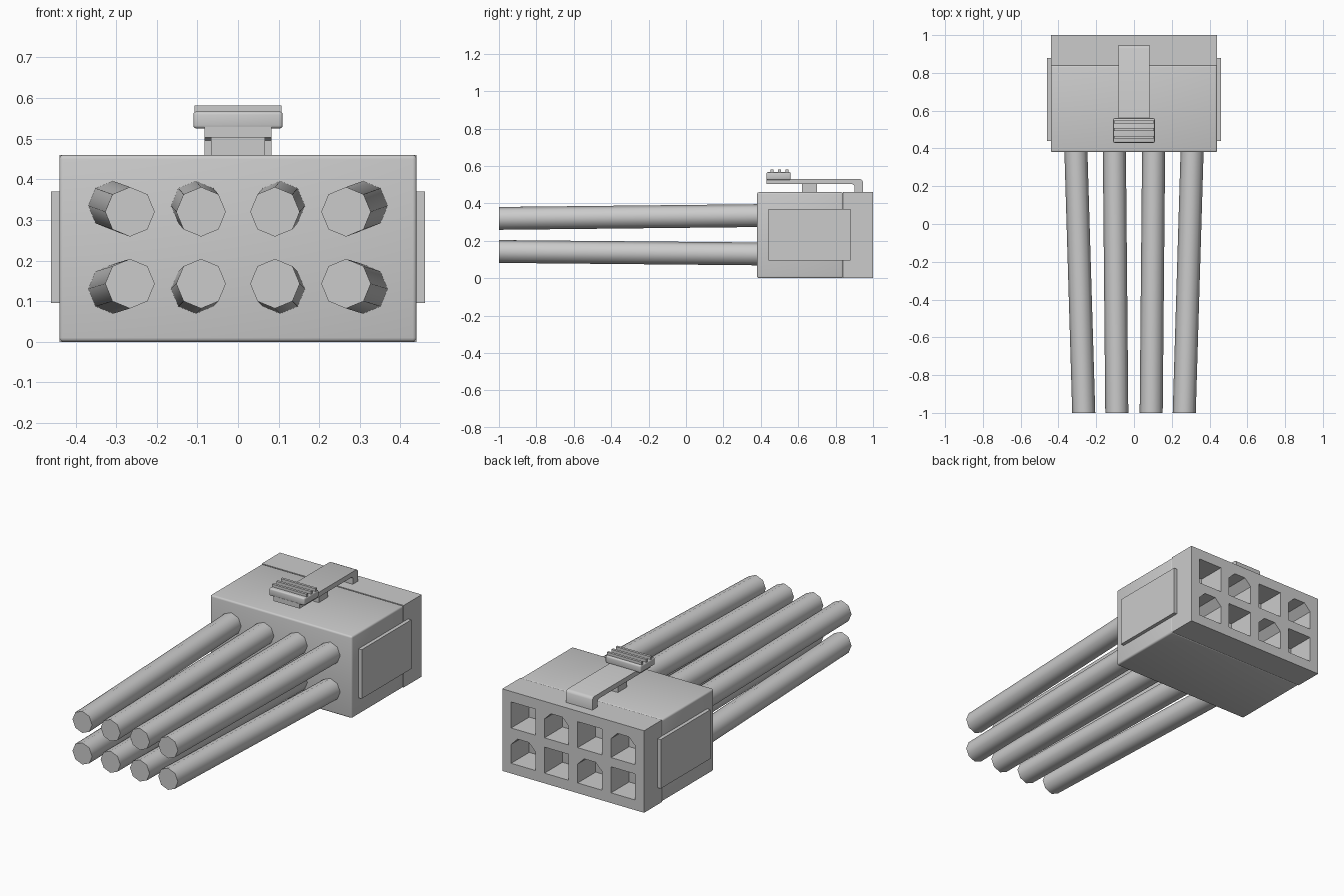
import bpy, bmesh, math
from mathutils import Vector

cube = bpy.data.objects.get("Cube")
if cube:
    bpy.data.objects.remove(cube, do_unlink=True)

grey = bpy.data.materials.new("light_grey")
grey.use_nodes = True
colour = (0.6, 0.6, 0.6, 1)
grey.diffuse_color = colour
grey.node_tree.nodes["Principled BSDF"].inputs["Base Color"].default_value = colour


def finish(name, bm, smooth=None):
    bmesh.ops.recalc_face_normals(bm, faces=bm.faces)
    mesh = bpy.data.meshes.new(name)
    bm.to_mesh(mesh)
    bm.free()
    mesh.materials.append(grey)
    ob = bpy.data.objects.new(name, mesh)
    bpy.context.collection.objects.link(ob)
    bpy.ops.object.select_all(action="DESELECT")
    ob.select_set(True)
    bpy.context.view_layer.objects.active = ob
    if smooth:
        bpy.ops.object.shade_smooth_by_angle(angle=math.radians(smooth))
    return ob


def box(name, x, y, z, bevel=0):
    """Box from (low, high) pairs, with optional rounded edges."""
    bm = bmesh.new()
    bmesh.ops.create_cube(bm, size=1)
    for v in bm.verts:
        v.co = [lo + (c + 0.5) * (hi - lo) for c, (lo, hi) in zip(v.co, (x, y, z))]
    if bevel:
        bmesh.ops.bevel(bm, geom=bm.edges[:], offset=bevel, segments=3,
                        profile=0.5, affect="EDGES")
    return finish(name, bm, 40 if bevel else None)


def prism(bm, profile, direction, start, end):
    """Extrude an (a, b) profile along x or y into bm."""
    rings = []
    for d in (start, end):
        rings.append([bm.verts.new((a, d, b) if direction == "y" else (d, a, b))
                      for a, b in profile])
    bm.faces.new(rings[0])
    bm.faces.new(rings[1])
    n = len(profile)
    for i in range(n):
        j = (i + 1) % n
        bm.faces.new((rings[0][i], rings[0][j], rings[1][j], rings[1][i]))


# Housing: rounded front block and a rear block with open sockets
SEAM = 0.84
box("housing_front", (-0.44, 0.44), (0.38, SEAM), (0, 0.46), 0.01)
rear = box("housing_rear", (-0.44, 0.44), (SEAM, 1), (0, 0.46))

# Sockets: alternate ones have cut upper corners
W, H, CUT = 0.075, 0.073, 0.04
bm = bmesh.new()
for col, x in enumerate((-0.31, -0.103, 0.103, 0.31)):
    for row, z in enumerate((0.13, 0.328)):
        pts = [(x - W, z - H), (x + W, z - H)]
        if (col + row) % 2:
            pts += [(x + W, z + H - CUT), (x + W - CUT, z + H),
                    (x - W + CUT, z + H), (x - W, z + H - CUT)]
        else:
            pts += [(x + W, z + H), (x - W, z + H)]
        prism(bm, pts, "y", SEAM - 0.05, 1.05)
cutter = finish("socket_cutter", bm)
cutter.hide_render = True
mod = rear.modifiers.new("sockets", "BOOLEAN")
mod.operation, mod.solver, mod.object = "DIFFERENCE", "EXACT", cutter
bpy.context.view_layer.objects.active = rear
bpy.ops.object.modifier_apply(modifier=mod.name)
bpy.data.objects.remove(cutter, do_unlink=True)

# Side plates
for side, s in (("left", 1), ("right", -1)):
    box(f"side_plate_{side}", sorted((s * 0.43, s * 0.46)), (0.44, 0.88), (0.095, 0.37))

# Wires: octagonal, drawing together slightly towards the free end
def wire(name, start, end, radius=0.061):
    bm = bmesh.new()
    start, end = Vector(start), Vector(end)
    ring = [Vector((math.cos(k * math.pi / 4), 0, math.sin(k * math.pi / 4))) * radius
            for k in range(8)]
    a = [bm.verts.new(start + r) for r in ring]
    b = [bm.verts.new(end + r) for r in ring]
    bm.faces.new(a)
    bm.faces.new(b)
    for i in range(8):
        j = (i + 1) % 8
        bm.faces.new((a[i], a[j], b[j], b[i]))
    finish(name, bm, 50)


for side, s in (("left", 1), ("right", -1)):
    for place, x0, x1 in (("inner", 0.104, 0.091), ("outer", 0.308, 0.266)):
        for level, z0, z1 in (("upper", 0.335, 0.32), ("lower", 0.13, 0.143)):
            wire(f"wire_{level}_{place}_{side}", (s * x0, 0.4, z0), (s * x1, -1, z1))

# Latch arm: bent profile with a rounded rear corner
bm = bmesh.new()
prism(bm, [(0.43, 0.503), (0.89, 0.503), (0.9, 0.495), (0.9, 0.455), (0.947, 0.455),
           (0.947, 0.515), (0.94, 0.526), (0.93, 0.53), (0.43, 0.53)], "x", -0.082, 0.082)
finish("latch_arm", bm, 40)
box("latch_pivot", (-0.067, 0.067), (0.62, 0.70), (0.455, 0.51))

# Finger grip with ridges
box("latch_grip", (-0.11, 0.11), (0.43, 0.56), (0.525, 0.567), 0.008)
for i, y in enumerate((0.46, 0.5, 0.54)):
    box(f"grip_ridge_{i + 1}", (-0.107, 0.107), (y - 0.007, y + 0.007), (0.56, 0.582))
